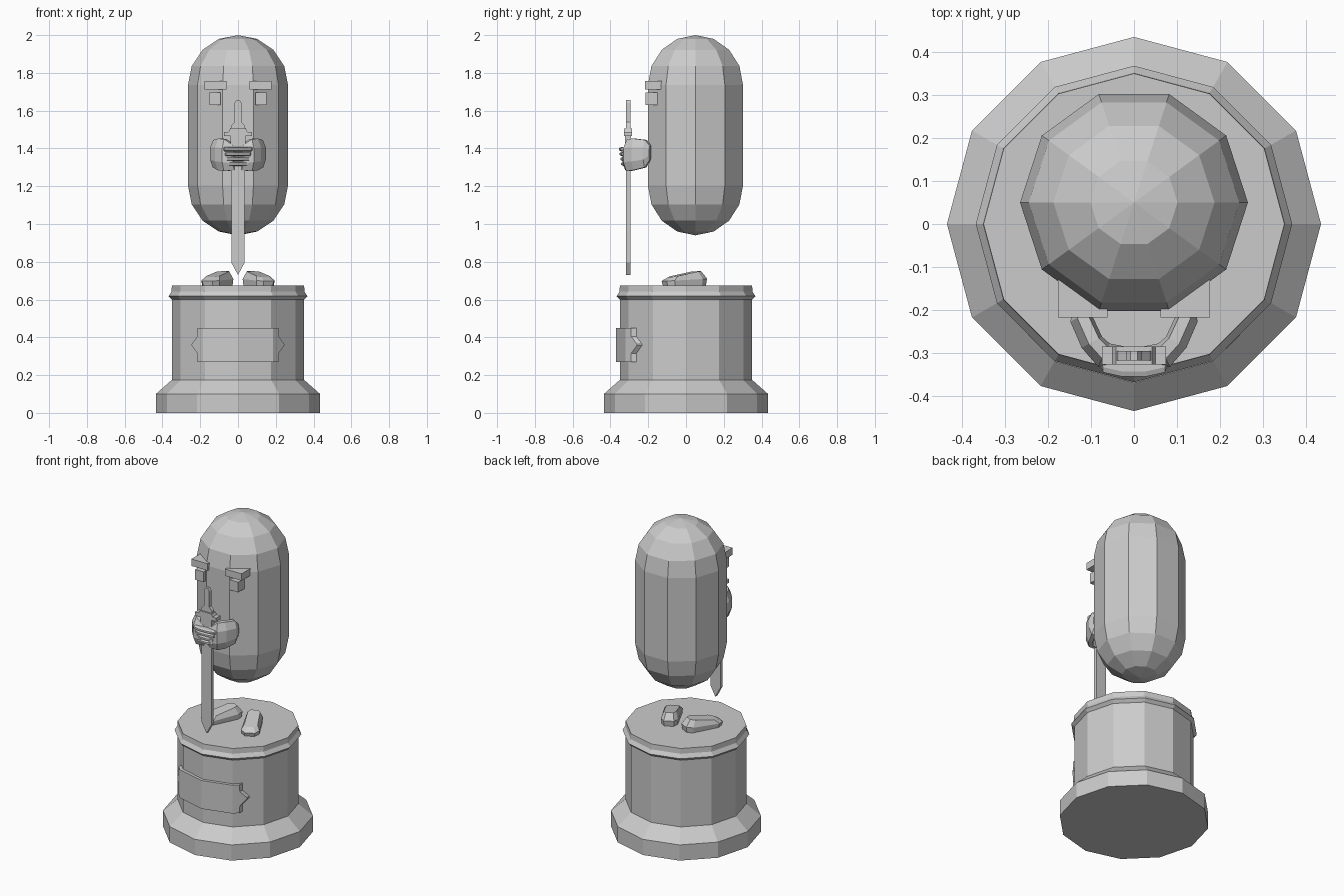
import bpy, bmesh
from math import sin, cos, pi, radians

cube = bpy.data.objects.get("Cube")
if cube:
    bpy.data.objects.remove(cube, do_unlink=True)

stone = bpy.data.materials.new("grey_stone")
stone.use_nodes = True
color = (0.6, 0.6, 0.6, 1)
stone.diffuse_color = color
stone.node_tree.nodes["Principled BSDF"].inputs["Base Color"].default_value = color


def loft(name, sections):
    """Skin a list of equal-length point rings and cap both ends."""
    bm = bmesh.new()
    rings = [[bm.verts.new(p) for p in s] for s in sections]
    for a, b in zip(rings, rings[1:]):
        for i in range(len(a)):
            j = (i + 1) % len(a)
            bm.faces.new((a[i], a[j], b[j], b[i]))
    bm.faces.new(rings[0][::-1])
    bm.faces.new(rings[-1])
    bmesh.ops.remove_doubles(bm, verts=bm.verts, dist=0.0005)
    bmesh.ops.recalc_face_normals(bm, faces=bm.faces)
    mesh = bpy.data.meshes.new(name)
    bm.to_mesh(mesh)
    bm.free()
    mesh.materials.append(stone)
    obj = bpy.data.objects.new(name, mesh)
    bpy.context.collection.objects.link(obj)
    return obj


def turned(name, profile, sides, cy=0.0):
    """Revolve (radius, z) pairs around a vertical axis."""
    angles = [2 * pi * i / sides for i in range(sides)]
    return loft(name, [[(r * cos(a), cy + r * sin(a), z) for a in angles] for r, z in profile])


def front_prism(name, half, y0, y1):
    """Extrude a mirrored (x, z) outline from y0 to y1."""
    outline = half + [(-x, z) for x, z in reversed(half) if x > 0]
    return loft(name, [[(x, y, z) for x, z in outline] for y in (y0, y1)])


def box(name, x0, x1, y0, y1, z0, z1):
    return loft(name, [[(x0, y0, z), (x1, y0, z), (x1, y1, z), (x0, y1, z)] for z in (z0, z1)])


# Pedestal with flared foot and a thin rim
turned("pedestal", [(0.435, 0), (0.435, 0.1), (0.35, 0.175), (0.35, 0.6),
                    (0.368, 0.618), (0.352, 0.642), (0.35, 0.675)], 12)

# Capsule body
R, LOW, HIGH = 0.265, 1.205, 1.735
steps = [i * pi / 8 for i in range(5)]
dome = [(max(R * cos(t), 0.0001), R * sin(t)) for t in steps]
turned("body", [(r, LOW - h) for r, h in reversed(dome)] + [(r, HIGH + h) for r, h in dome], 10, 0.05)


# Name plate wrapped round the front facets, with pointed ends
def wrap_y(x, r):
    corner = r * sin(pi / 6)
    if x <= corner:
        return -r + x * (1 - cos(pi / 6)) / sin(pi / 6)
    return -r * cos(pi / 6) + (x - corner)


half = [(0.185, 0.09), (0.215, 0.09), (0.2155, 0.045), (0.245, 0.004)]
columns = [(-x, h) for x, h in reversed(half)] + [(0, 0.09)] + half
plate = []
for x, h in columns:
    front, back = wrap_y(abs(x), 0.37), wrap_y(abs(x), 0.345)
    plate.append([(x, front, 0.36 - h), (x, front, 0.36 + h), (x, back, 0.36 + h), (x, back, 0.36 - h)])
loft("plaque", plate)

# Sword pointing down
front_prism("sword_blade", [(0, 0.73), (0.035, 0.795), (0.035, 1.44)], -0.317, -0.295)
front_prism("sword_guard", [(0.075, 1.465), (0.075, 1.488), (0.05, 1.488), (0.042, 1.505)], -0.327, -0.285)
front_prism("sword_collar", [(0.04, 1.42), (0.04, 1.47)], -0.322, -0.29)
front_prism("sword_grip", [(0.04, 1.5), (0.036, 1.52), (0.019, 1.54), (0.019, 1.64), (0.008, 1.657)],
            -0.317, -0.295)

for side, s in (("left", 1), ("right", -1)):
    # Eyes and brows
    box(side + "_eye", s * 0.092, s * 0.152, -0.215, -0.1, 1.63, 1.695)
    box(side + "_brow", s * 0.062, s * 0.177, -0.217, -0.1, 1.712, 1.756)

    # Hand: angled slab with bevelled rim (x, y, half thickness, low, high)
    hand = []
    for x, y, t, lo, hi in [(0.132, -0.19, 0.012, 1.34, 1.415), (0.125, -0.215, 0.026, 1.30, 1.445),
                            (0.098, -0.275, 0.027, 1.285, 1.452), (0.07, -0.305, 0.03, 1.28, 1.45),
                            (0.015, -0.312, 0.026, 1.285, 1.41)]:
        dx, dy = (0.88, -0.47) if x > 0.08 else (0.45, -0.9)
        m = (hi - lo) * 0.28
        edge = [(1, lo + m), (1, hi - m), (0.3, hi), (-0.7, hi), (-1, hi - m), (-1, lo + m), (-0.5, lo), (0.4, lo)]
        hand.append([(s * (x + dx * t * k), y + dy * t * k, z) for k, z in edge])
    loft(side + "_hand", hand)

    # Foot: splayed, toe lower than heel (length, half width at base)
    foot = []
    turn = radians(27)
    plan = [(-0.13, 0.03), (-0.095, 0.054), (0.075, 0.05), (0.11, 0.03)]
    plan += [(l, -w) for l, w in reversed(plan)]
    for scale, z, slope in [(0.94, 0.673, 0), (1, 0.705, 0.05), (0.72, 0.738, 0.2)]:
        ring = []
        for l, w in plan:
            l, w = l * scale, w * scale
            x = 0.103 - l * sin(turn) + w * cos(turn)
            y = l * cos(turn) + w * sin(turn)
            ring.append((s * x, y, min(z + slope * l, 0.75)))
        foot.append(ring)
    loft(side + "_foot", foot)

# Clasped fingers stacked across the front
for i in range(4):
    w = 0.09 - 0.009 * (3 - i)
    z = 1.307 + 0.026 * i
    y = -0.343 - 0.004 * i
    loft("finger_%d" % (i + 1), [
        [(px, py, z + dz) for px, py in [(-w, -0.3), (-w * 0.8, y + 0.01 + b), (-w * 0.3, y + b),
                                         (w * 0.3, y + b), (w * 0.8, y + 0.01 + b), (w, -0.3)]]
        for dz, b in ((0, 0.012), (0.006, 0), (0.017, 0), (0.022, 0.012))])
